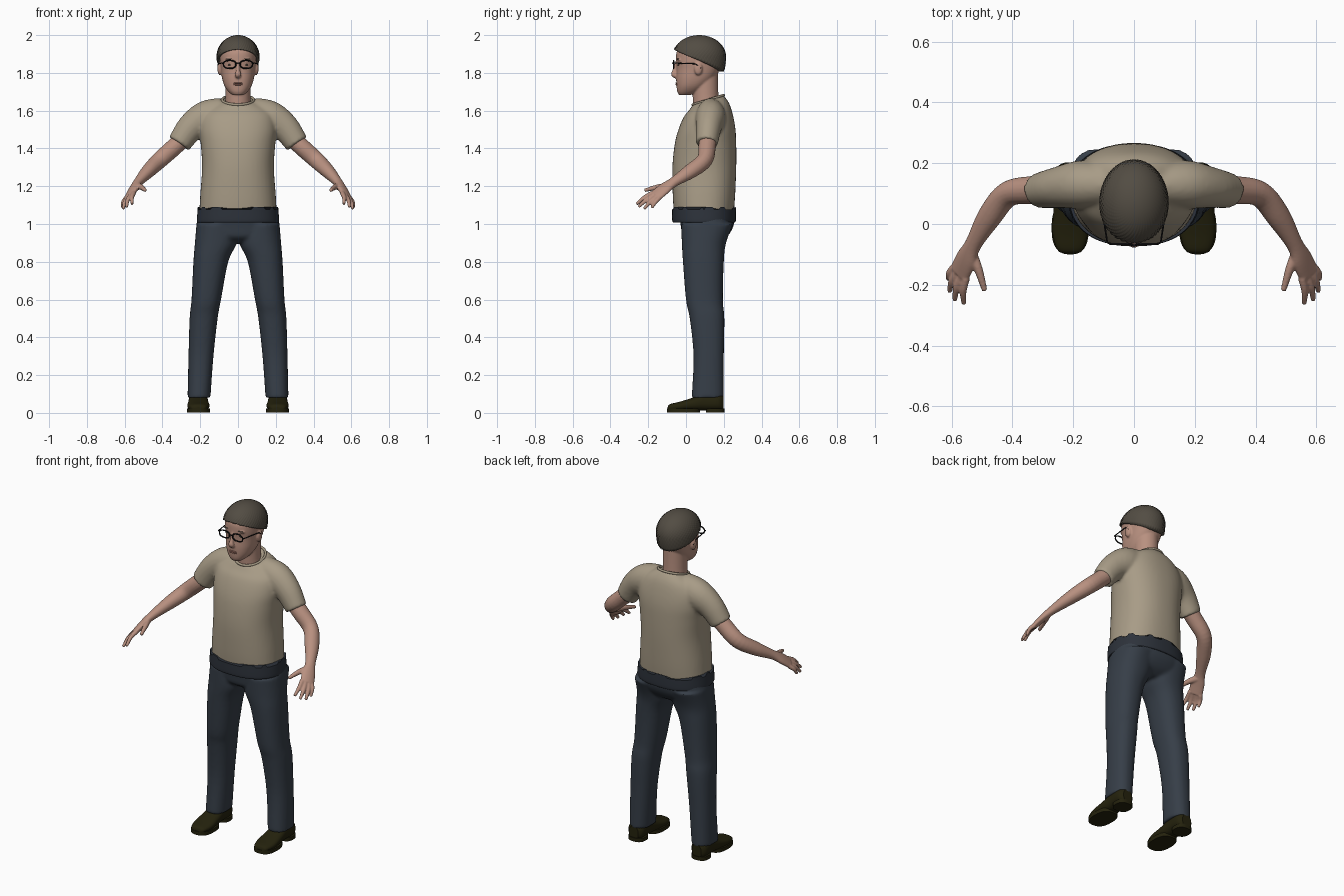
import bpy, bmesh
from math import sin, cos, pi, acos
from mathutils import Vector

if "Cube" in bpy.data.objects:
    bpy.data.objects.remove(bpy.data.objects["Cube"])


def material(name, rgb):
    m = bpy.data.materials.new(name)
    m.use_nodes = True
    m.diffuse_color = (*rgb, 1)
    node = m.node_tree.nodes["Principled BSDF"]
    node.inputs["Base Color"].default_value = (*rgb, 1)
    node.inputs["Roughness"].default_value = 0.8
    return m


SKIN = material("skin", (0.48, 0.28, 0.215))
LIPS = material("lips", (0.36, 0.17, 0.13))
SHIRT = material("tan cloth", (0.39, 0.33, 0.24))
DENIM = material("dark blue cloth", (0.037, 0.048, 0.064))
BAND = material("waistband blue", (0.026, 0.032, 0.043))
SHOE = material("dark olive leather", (0.018, 0.016, 0.004))
HAIR = material("grey brown hair", (0.085, 0.073, 0.056))
BLACK = material("black frame", (0.006, 0.006, 0.007))


def spline(rows, steps=5):
    """Catmull-Rom interpolation of rows of numbers."""
    out = []
    for i in range(len(rows) - 1):
        a, b, c, d = (rows[max(0, min(len(rows) - 1, i + k))] for k in (-1, 0, 1, 2))
        for s in range(steps):
            t = s / steps
            out.append([0.5 * (2 * q + (r - p) * t + (2 * p - 5 * q + 4 * r - w) * t * t
                               + (3 * q - p - 3 * r + w) * t ** 3)
                        for p, q, r, w in zip(a, b, c, d)])
    return out + [list(rows[-1])]


def oval(center, u, v, power=2.0, segs=40):
    pts = []
    for i in range(segs):
        c, s = cos(2 * pi * i / segs), sin(2 * pi * i / segs)
        f = (abs(c) ** power + abs(s) ** power) ** (-1 / power)
        pts.append(Vector(center) + u * c * f + v * s * f)
    return pts


def loft(bm, rings, side=1):
    loops = [[bm.verts.new((p.x * side, p.y, p.z)) for p in r] for r in rings]
    n = len(loops[0])
    for a, b in zip(loops, loops[1:]):
        for i in range(n):
            bm.faces.new((a[i], a[(i + 1) % n], b[(i + 1) % n], b[i]))
    bm.faces.new(loops[0])
    bm.faces.new(loops[-1])


def stack(rows, power=2.3, segs=48):
    """Level rings from rows of z, left x, right x, front y, back y, tilt."""
    return [oval(((x0 + x1) / 2, (y0 + y1) / 2, z), Vector(((x1 - x0) / 2, 0, 0)),
                 Vector((0, (y1 - y0) / 2, tilt * (y1 - y0) / 2)), power, segs)
            for z, x0, x1, y0, y1, tilt in spline(rows)]


def body(rows):
    """Symmetric version: z, half width, front y, back y."""
    return [(z, -w, w, f, b, 0) for z, w, f, b in rows]


def tube(rows, lateral, power=2.0):
    """Rings across a path of x, y, z, wide radius, thin radius."""
    rows = spline(rows)
    pts = [Vector(r[:3]) for r in rows]
    rings = []
    for i, r in enumerate(rows):
        t = (pts[min(i + 1, len(pts) - 1)] - pts[max(i - 1, 0)]).normalized()
        u = Vector(lateral)
        u = (u - t * u.dot(t)).normalized()
        rings.append(oval(pts[i], u * r[3], t.cross(u) * r[4], power, 20))
    return rings


def ball(bm, center, size):
    new = bmesh.ops.create_uvsphere(bm, u_segments=20, v_segments=12, radius=1)["verts"]
    for v in new:
        v.co = Vector(c + p * s for c, p, s in zip(center, v.co, size))


def finish(name, bm, mat, voxel=0.0, relax=3):
    bmesh.ops.recalc_face_normals(bm, faces=bm.faces)
    for f in bm.faces:
        f.smooth = len(f.verts) < 5
    me = bpy.data.meshes.new(name)
    bm.to_mesh(me)
    bm.free()
    me.materials.append(mat)
    ob = bpy.data.objects.new(name, me)
    bpy.context.collection.objects.link(ob)
    if voxel:
        m = ob.modifiers.new("Blend", "REMESH")
        m.mode, m.voxel_size, m.use_smooth_shade = "VOXEL", voxel, True
        s = ob.modifiers.new("Relax", "SMOOTH")
        s.factor, s.iterations = 0.5, relax
    return ob


def wire(name, pts, radius, mat, closed=False):
    cu = bpy.data.curves.new(name, "CURVE")
    cu.dimensions, cu.bevel_depth, cu.bevel_resolution = "3D", radius, 2
    sp = cu.splines.new("POLY")
    sp.points.add(len(pts) - 1)
    for p, co in zip(sp.points, pts):
        p.co = (*co, 1)
    sp.use_cyclic_u = closed
    cu.materials.append(mat)
    bpy.context.collection.objects.link(bpy.data.objects.new(name, cu))


# Shirt: torso and sleeves blended
bm = bmesh.new()
torso = body([(1.06, .205, -.064, .253), (1.15, .2, -.07, .26), (1.3, .19, -.072, .266),
              (1.42, .197, -.06, .266), (1.5, .205, -.04, .262), (1.57, .195, -.01, .25)])
loft(bm, stack(torso + [(1.62, -.155, .155, .018, .23, .15),
                        (1.655, -.09, .09, .035, .2, .3)]))
for s in (1, -1):
    loft(bm, tube([(.08, .13, 1.585, .085, .07), (.17, .13, 1.562, .09, .08),
                   (.25, .12, 1.51, .075, .068), (.312, .11, 1.425, .063, .058)],
                  (0.6, 0, 0.8)), s)
finish("shirt", bm, SHIRT, 0.009, 6)
wire("shirt_collar", oval((0, .118, 1.657), Vector((.083, 0, 0)), Vector((0, .082, .025)), 2),
     0.007, SHIRT, True)

# Trousers: hips and legs blended
bm = bmesh.new()
loft(bm, stack(body([(1.04, .212, -.035, .26), (.98, .22, -.026, .248),
                     (.93, .2, -.015, .215), (.9, .1, .03, .17)])))
for s in (1, -1):
    loft(bm, stack([(z, a, b, f, k, 0) for z, a, b, f, k in (
        (1.0, .01, .22, -.025, .25), (.9, .008, .228, -.022, .212), (.8, .052, .236, -.016, .2),
        (.6, .09, .246, 0, .195), (.5, .108, .256, .02, .203), (.3, .13, .262, .04, .2),
        (.08, .146, .267, .03, .2))]), s)
finish("trousers", bm, DENIM, 0.009, 4)

# Waistband with a ragged upper edge
bm = bmesh.new()
rings = stack(body([(1.008, .215, -.068, .258), (1.02, .218, -.073, .264),
                    (1.08, .213, -.073, .264)]), 2.3, 96)
for i, p in enumerate(rings[-1]):
    p.z += 0.007 * (1 if sin(i * .33) + sin(i * .81) > .3 else -1) + 0.003
loft(bm, rings)
finish("waistband", bm, BAND)

# Shoes: rounded upper on a sole and heel
for s, label in ((1, "left"), (-1, "right")):
    bm = bmesh.new()
    upper = [(-.097, .02, .03), (-.085, .042, .046), (-.03, .058, .06), (.04, .055, .082),
             (.1, .05, .105), (.17, .05, .105), (.198, .03, .09)]
    loft(bm, [oval((.21, y, (h + .012) / 2), Vector((w, 0, 0)), Vector((0, 0, (h - .012) / 2)), 2.5, 28)
              for y, w, h in spline(upper)], s)
    for y0, y1, w in ((-.1, .075, .061), (.105, .203, .05)):
        loft(bm, stack([(z, .21 - w, .21 + w, y0, y1, 0) for z in (.002, .024)], 2.6), s)
    finish(label + "_shoe", bm, SHOE)

# Arms with hands
LAT = Vector((-.66, -.6, .44))
KNUCKLE = Vector((.572, -.16, 1.15))
for s, label in ((1, "left"), (-1, "right")):
    bm = bmesh.new()
    loft(bm, tube([(.25, .12, 1.49, .045, .045), (.335, .112, 1.41, .046, .046),
                   (.415, .098, 1.338, .042, .044), (.475, .025, 1.28, .041, .037),
                   (.528, -.065, 1.222, .029, .024), (.552, -.115, 1.187, .039, .02),
                   (.574, -.162, 1.148, .041, .016)], LAT), s)
    for off, tip in ((.03, (.56, -.262, 1.105)), (.01, (.59, -.252, 1.09)),
                     (-.011, (.607, -.222, 1.08)), (-.03, (.611, -.182, 1.085))):
        base = KNUCKLE + LAT * off
        mid = base.lerp(Vector(tip), .5) + Vector((.006, 0, .006))
        loft(bm, tube([(*base, .013, .013), (*mid, .012, .011), (*tip, .008, .008)], LAT), s)
    loft(bm, tube([(.535, -.095, 1.2, .02, .017), (.512, -.15, 1.195, .015, .014),
                   (.491, -.22, 1.178, .009, .009)], LAT), s)
    finish(label + "_arm", bm, SKIN, 0.0045, 3)

# Head, neck, nose and ears
bm = bmesh.new()
loft(bm, stack(body([(1.682, .028, -.036, .02), (1.7, .05, -.046, .07), (1.73, .071, -.05, .11),
                     (1.77, .084, -.052, .15), (1.82, .091, -.05, .18), (1.87, .097, -.053, .195),
                     (1.92, .094, -.045, .188), (1.96, .065, 0, .15)])))
loft(bm, stack(body([(1.58, .075, .04, .18), (1.66, .066, .036, .172), (1.8, .066, .03, .17)]), 2))
loft(bm, tube([(0, -.046, 1.86, .009, .009), (0, -.06, 1.815, .011, .011),
               (0, -.064, 1.792, .017, .015), (0, -.052, 1.78, .015, .01)], (1, 0, 0)))
for s in (1, -1):
    ball(bm, (s * .097, .065, 1.822), (.012, .022, .034))
    ball(bm, (s * .042, -.034, 1.87), (.026, .014, .008))
finish("head", bm, SKIN, 0.005, 3)

bm = bmesh.new()
for z in (1.738, 1.746):
    ball(bm, (0, -.047, z), (.024, .009, .005))
finish("lips", bm, LIPS)

# Eyes and brows
bm = bmesh.new()
for s in (1, -1):
    ball(bm, (s * .04, -.037, 1.843), (.014, .008, .005))
    ball(bm, (s * .043, -.042, 1.874), (.022, .007, .003))
finish("eyes_and_brows", bm, HAIR)

# Bowl haircut with swirled strands
bm = bmesh.new()
rings, rows, segs = [], 26, 264
for k in range(rows + 1):
    ring = []
    for i in range(segs):
        a = 2 * pi * i / segs
        rim = 1.865 - .058 * sin(a) - 1.885
        depth = .115 if rim > 0 else .2
        phi = acos(rim / depth) * (.02 + .98 * min(k, rows - 1) / (rows - 1))
        r = sin(phi) * (1 + .016 * sin(44 * a + 34 * phi) * sin(phi))
        r *= .84 if k == rows else 1
        rz = .115 if phi < pi / 2 else .2
        ring.append(Vector((.113 * r * cos(a), .07 + .141 * r * sin(a), 1.885 + rz * cos(phi))))
    rings.append(ring)
loft(bm, rings)
finish("hair", bm, HAIR)

# Spectacles
for s, label in ((1, "left"), (-1, "right")):
    wire(label + "_lens_rim", oval((s * .044, -.066, 1.845), Vector((.033, 0, 0)),
                                   Vector((0, 0, .021)), 2.4, 28), .0038, BLACK, True)
    wire(label + "_temple", [(s * .077, -.066, 1.85), (s * .088, -.06, 1.852),
                             (s * .105, .05, 1.848), (s * .104, .08, 1.825)], .003, BLACK)
wire("bridge", [(-.012, -.067, 1.848), (0, -.071, 1.853), (.012, -.067, 1.848)], .0035, BLACK)
